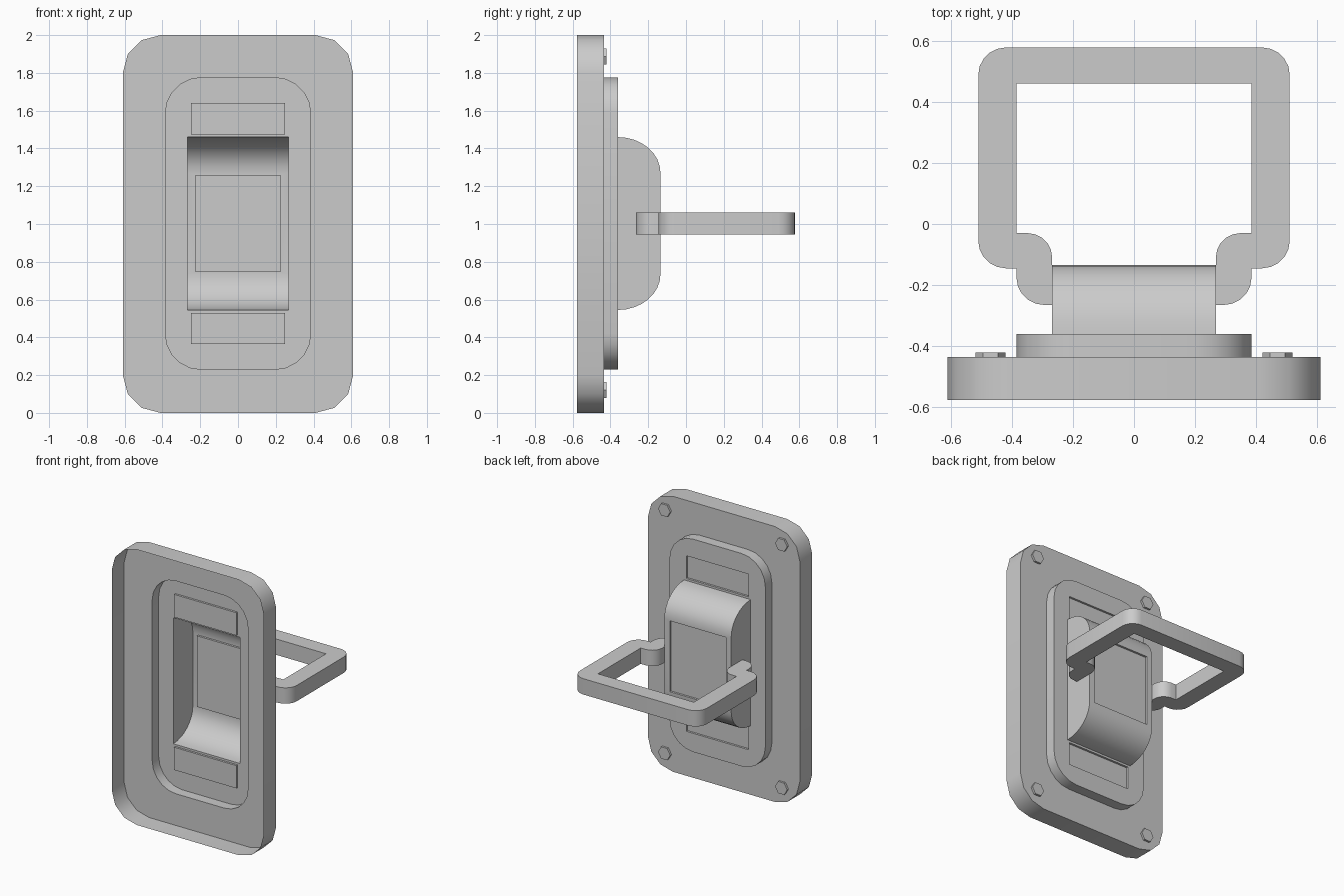
import bpy, bmesh
from math import sin, cos, pi, radians
from mathutils import Vector

if "Cube" in bpy.data.objects:
    bpy.data.objects.remove(bpy.data.objects["Cube"])

ZC = 1.0


def finish(bm, name, probe=None):
    bmesh.ops.remove_doubles(bm, verts=bm.verts, dist=1e-4)
    bmesh.ops.recalc_face_normals(bm, faces=bm.faces)
    # open shell: make sure the bolted side (+y) is the outside
    if probe is not None:
        total = sum(f.normal.y * f.calc_area() for f in bm.faces)
        if total < 0:
            bmesh.ops.reverse_faces(bm, faces=bm.faces)
    mesh = bpy.data.meshes.new(name)
    bm.to_mesh(mesh)
    bm.free()
    ob = bpy.data.objects.new(name, mesh)
    bpy.context.collection.objects.link(ob)
    bpy.ops.object.select_all(action='DESELECT')
    ob.select_set(True)
    bpy.context.view_layer.objects.active = ob
    bpy.ops.object.shade_smooth_by_angle(angle=radians(40))
    return ob


def arc(cx, cy, r, a0, a1, n):
    return [(cx + r * cos(radians(a0 + (a1 - a0) * i / n)),
             cy + r * sin(radians(a0 + (a1 - a0) * i / n))) for i in range(n + 1)]


def rounded(w, z0, z1, r, n):
    return (arc(w - r, z1 - r, r, 0, 90, n) + arc(r - w, z1 - r, r, 90, 180, n)
            + arc(r - w, z0 + r, r, 180, 270, n) + arc(w - r, z0 + r, r, 270, 360, n))


def rect(w, z0, z1):
    return [(w, z0), (w, z1), (-w, z1), (-w, z0)]


def wall(bm, loop, y0, y1):
    a = [bm.verts.new((x, y0, z)) for x, z in loop]
    b = [bm.verts.new((x, y1, z)) for x, z in loop]
    for i in range(len(a)):
        j = (i + 1) % len(a)
        bm.faces.new((a[i], a[j], b[j], b[i]))


def sheet(bm, y, outer, *holes):
    edges = []
    for loop in (outer, *holes):
        vs = [bm.verts.new((x, y, z)) for x, z in loop]
        edges += [bm.edges.new((vs[i - 1], vs[i])) for i in range(len(vs))]
    bmesh.ops.triangle_fill(bm, edges=edges, use_beauty=True, normal=(0, 1, 0))


def recess(bm, loop, y, depth=0.015):
    wall(bm, loop, y, y - depth)
    bm.faces.new([bm.verts.new((x, y - depth, z)) for x, z in loop])


# thin shell, open at the front: flange, raised panel and domed housing
bm = bmesh.new()
Y0, Y1, Y2, Y3 = -0.577, -0.435, -0.36, -0.135
flange = rounded(0.61, 0, 2, 0.2, 3)
panel = rounded(0.385, 0.23, 1.775, 0.19, 5)
slots = [rect(0.25, 0.365, 0.53), rect(0.25, 1.475, 1.64)]
BW, B0, B1, BR = 0.268, 0.545, 1.46, 0.19
wall(bm, flange, Y0, Y1)
sheet(bm, Y1, flange, panel)
wall(bm, panel, Y1, Y2)
sheet(bm, Y2, panel, rect(BW, B0, B1), *slots)
for s in slots:
    recess(bm, s, Y2)

# domed housing: elliptical ends, flat middle with a recessed window
N = 8
low = [(Y2 + (Y3 - Y2) * sin(pi / 2 * i / N), B0 + BR - BR * cos(pi / 2 * i / N))
       for i in range(N + 1)]
high = [(y, B0 + B1 - z) for y, z in reversed(low)]
sides = [[bm.verts.new((x, y, z)) for y, z in low + high] for x in (-BW, BW)]
for i in range(len(sides[0]) - 1):
    if i != N:
        bm.faces.new((sides[0][i], sides[0][i + 1], sides[1][i + 1], sides[1][i]))
for s in sides:
    bm.faces.new(s)
window = rect(0.225, 0.745, 1.26)
sheet(bm, Y3, rect(BW, B0 + BR, B1 - BR), window)
recess(bm, window, Y3)
finish(bm, "mounting_shell", probe=True)

# hex bolt heads
for sx, nx in ((-1, "left"), (1, "right")):
    for z, nz in ((0.122, "lower"), (1.888, "upper")):
        bm = bmesh.new()
        hexa = arc(sx * 0.47, z, 0.049, 0, 300, 5)
        wall(bm, hexa, Y1, -0.42)
        for y in (Y1, -0.42):
            bm.faces.new([bm.verts.new((x, y, zz)) for x, zz in hexa])
        finish(bm, f"bolt_{nz}_{nx}")

# pull ring: right half outline (x, y), mirrored across x
half_out = (arc(0.42, 0.488, 0.09, 90, 0, 5) + arc(0.42, -0.055, 0.09, 0, -90, 5)
            + [(0.385, -0.145)] + arc(0.295, -0.175, 0.09, 0, -90, 5) + [(BW, -0.265)])
half_in = ([(0.385, 0.46), (0.385, -0.03)]
           + arc(0.348, -0.11, 0.08, 90, 180, 5) + [(BW, -0.13)])
outline = ([(-x, y) for x, y in reversed(half_out)] + half_out
           + list(reversed(half_in)) + [(-x, y) for x, y in half_in])
bm = bmesh.new()
face = bm.faces.new([bm.verts.new((x, y, 0.945)) for x, y in outline])
ext = bmesh.ops.extrude_face_region(bm, geom=[face], use_keep_orig=True)
bmesh.ops.translate(bm, vec=Vector((0, 0, 0.115)),
                    verts=[v for v in ext["geom"] if isinstance(v, bmesh.types.BMVert)])
finish(bm, "pull_ring")
